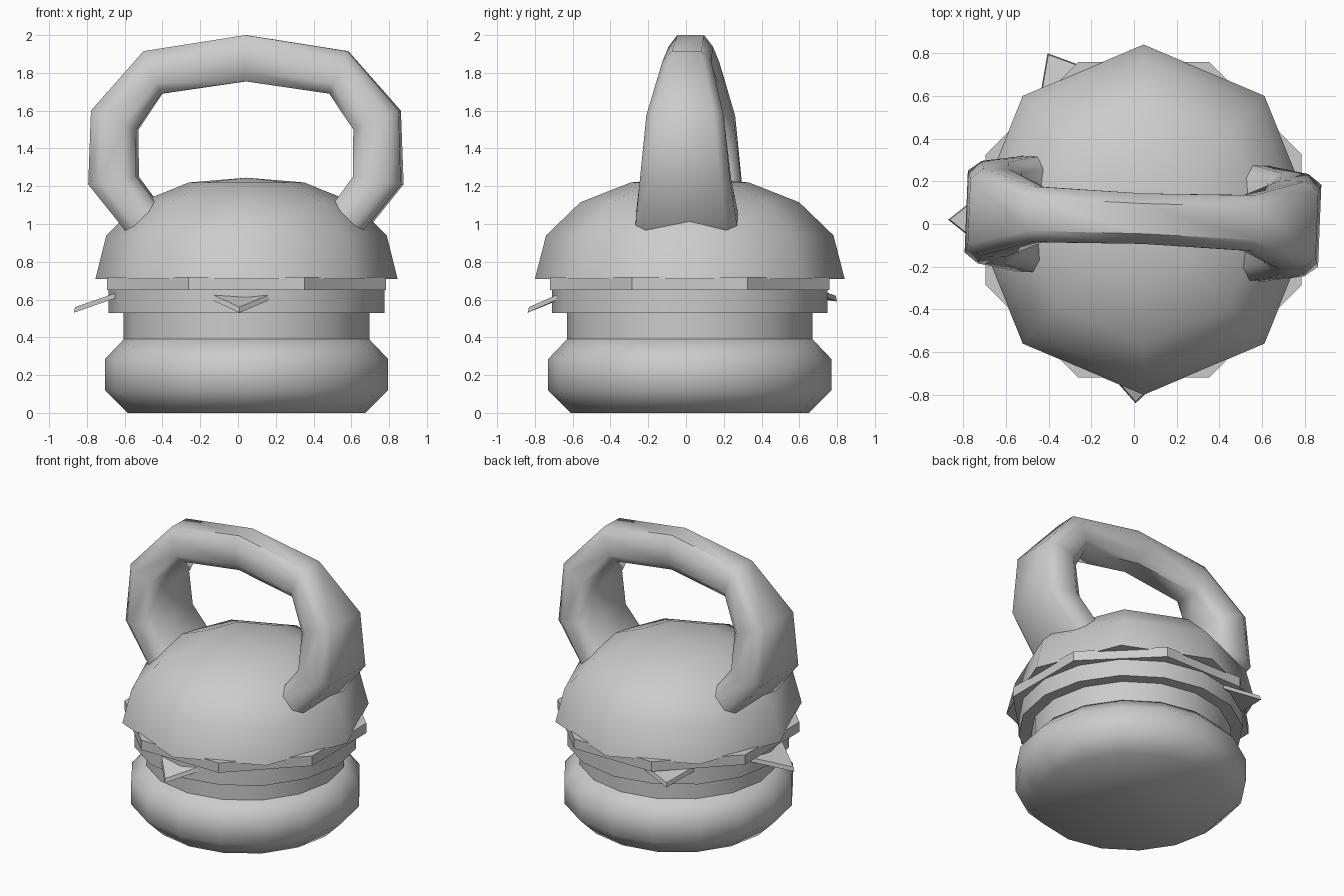
import bpy, bmesh, math
from mathutils import Vector, Matrix

if "Cube" in bpy.data.objects:
    bpy.data.objects.remove(bpy.data.objects["Cube"])

CX, CY = 0.045, 0.02


def finish(name, bm, angle, loc=(0, 0, 0), rot=0.0):
    bmesh.ops.remove_doubles(bm, verts=bm.verts, dist=1e-5)
    bmesh.ops.recalc_face_normals(bm, faces=bm.faces)
    me = bpy.data.meshes.new(name)
    bm.to_mesh(me)
    bm.free()
    ob = bpy.data.objects.new(name, me)
    bpy.context.collection.objects.link(ob)
    ob.location = loc
    ob.rotation_euler.z = rot
    bpy.ops.object.select_all(action='DESELECT')
    ob.select_set(True)
    bpy.context.view_layer.objects.active = ob
    bpy.ops.object.shade_smooth_by_angle(angle=math.radians(angle))
    return ob


def skin(bm, rings):
    """Bridge equal-length closed rings and cap both ends."""
    vs = [[bm.verts.new(p) for p in r] for r in rings]
    n = len(vs[0])
    for a, b in zip(vs, vs[1:]):
        for i in range(n):
            j = (i + 1) % n
            bm.faces.new((a[i], a[j], b[j], b[i]))
    bm.faces.new(vs[0])
    bm.faces.new(vs[-1])
    return vs


def lathe(name, profile, sides, angle, turn=0.0, peak=None, yscale=1.0):
    bm = bmesh.new()
    rings = []
    for r, z in profile:
        rings.append([(r * math.cos(turn + math.tau * i / sides),
                       yscale * r * math.sin(turn + math.tau * i / sides), z)
                      for i in range(sides)])
    vs = skin(bm, rings)
    if peak:
        bm.faces.ensure_lookup_table()
        res = bmesh.ops.poke(bm, faces=[bm.faces[-1]])
        res['verts'][0].co.z = peak
    return finish(name, bm, angle, (CX, CY, 0))


# Stacked burger layers
lathe("bottom_bun", [(0.63, 0), (0.75, 0.12), (0.75, 0.285), (0.65, 0.39)], 16, 65)
lathe("patty", [(0.65, 0.36), (0.65, 0.54)], 16, 40)
lathe("tomato_layer", [(0.73, 0.53), (0.73, 0.65)], 16, 30)
lathe("lettuce_layer", [(0.80, 0.65), (0.80, 0.72)], 8, 30, turn=math.pi / 8)
lathe("top_bun", [(0.80, 0.71), (0.742, 0.94), (0.565, 1.115), (0.305, 1.22)],
      8, 60, peak=1.245, yscale=1.025)

# Drooping cheese corners: heading, tip reach, tip height
for k, (deg, reach, tip_z) in enumerate([(180, 0.915, 0.53), (267.5, 0.86, 0.53),
                                         (120, 0.90, 0.59)]):
    bm = bmesh.new()
    tri = [(0.60, -0.25, 0.64), (reach, 0, tip_z), (0.60, 0.25, 0.64)]
    skin(bm, [tri, [(x - 0.008, y, z + 0.03) for x, y, z in tri]])
    finish(f"cheese_corner_{k + 1}", bm, 30, (CX, CY, 0), math.radians(deg))

# Handle: outer (x, z), inner (x, z), half width in y, flatness of outer face
half = [((0.615, 0.945), (0.465, 1.10), 0.27, 0.80),
        ((0.828, 1.21), (0.575, 1.25), 0.24, 0.80),
        ((0.815, 1.60), (0.575, 1.50), 0.205, 0.75),
        ((0.54, 1.915), (0.445, 1.69), 0.13, 0.6),
        ((0.0, 2.0), (0.0, 1.755), 0.118, 0.6)]
sections = half + [((-o[0], o[1]), (-i[0], i[1]), w, f) for o, i, w, f in half[-2::-1]]
bm = bmesh.new()
rings = []
for o, i, w, f in sections:
    o, i = Vector((o[0], 0, o[1])), Vector((i[0], 0, i[1]))
    c, u = (o + i) / 2, (o - i) / 2
    pts = [(1, f), (0.5, 1), (-0.5, 1), (-1, f), (-1, -f), (-0.5, -1), (0.5, -1), (1, -f)]
    rings.append([c + u * a + Vector((0, w * b, 0)) for a, b in pts])
skin(bm, rings)
finish("handle", bm, 50, (CX - 0.003, CY + 0.005, 0), math.radians(-2.3))
